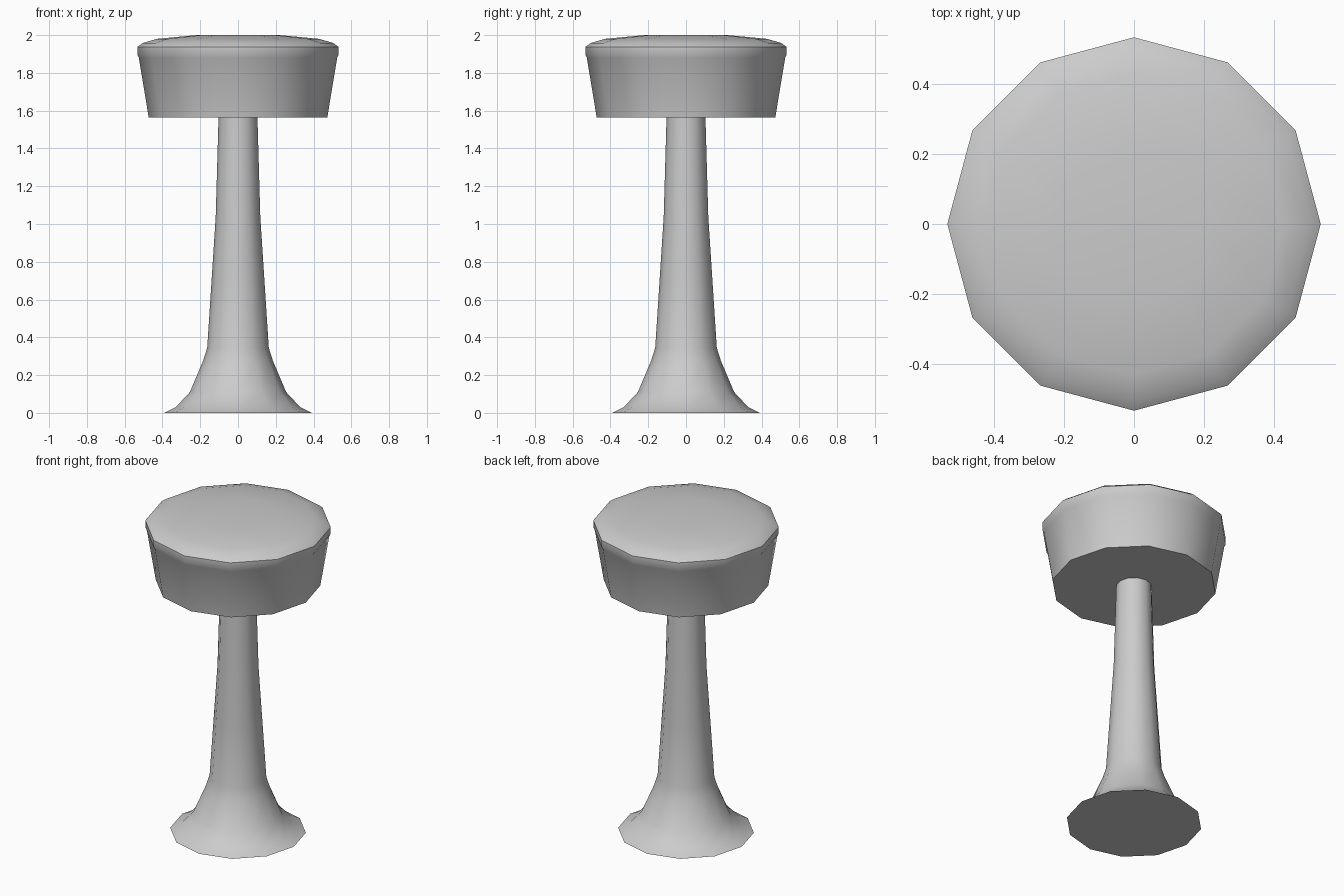
import bpy, bmesh
from math import sin, cos, tau, radians

if "Cube" in bpy.data.objects:
    bpy.data.objects.remove(bpy.data.objects["Cube"])

SIDES = 12


def lathe(name, profile):
    """Revolve (radius, z) points, bottom to top, with both ends capped."""
    bm = bmesh.new()
    rings = [[bm.verts.new((r * cos(tau * i / SIDES), r * sin(tau * i / SIDES), z))
              for i in range(SIDES)] for r, z in profile]
    for low, high in zip(rings, rings[1:]):
        for i in range(SIDES):
            j = (i + 1) % SIDES
            bm.faces.new((low[i], low[j], high[j], high[i]))
    bm.faces.new(rings[0][::-1])
    bm.faces.new(rings[-1])
    mesh = bpy.data.meshes.new(name)
    bm.to_mesh(mesh)
    bm.free()
    obj = bpy.data.objects.new(name, mesh)
    bpy.context.collection.objects.link(obj)
    bpy.ops.object.select_all(action='DESELECT')
    obj.select_set(True)
    bpy.context.view_layer.objects.active = obj
    bpy.ops.object.shade_smooth_by_angle(angle=radians(50))
    return obj


# Flared base and tapering column
lathe("pedestal", [(0.39, 0.0), (0.33, 0.03), (0.255, 0.11), (0.185, 0.275),
                   (0.163, 0.345), (0.14, 0.70), (0.118, 1.04), (0.103, 1.565)])

# Padded seat with a softly rounded rim
lathe("seat", [(0.473, 1.565), (0.525, 1.88), (0.533, 1.895), (0.533, 1.937),
               (0.505, 1.958), (0.43, 1.98), (0.22, 2.0)])
